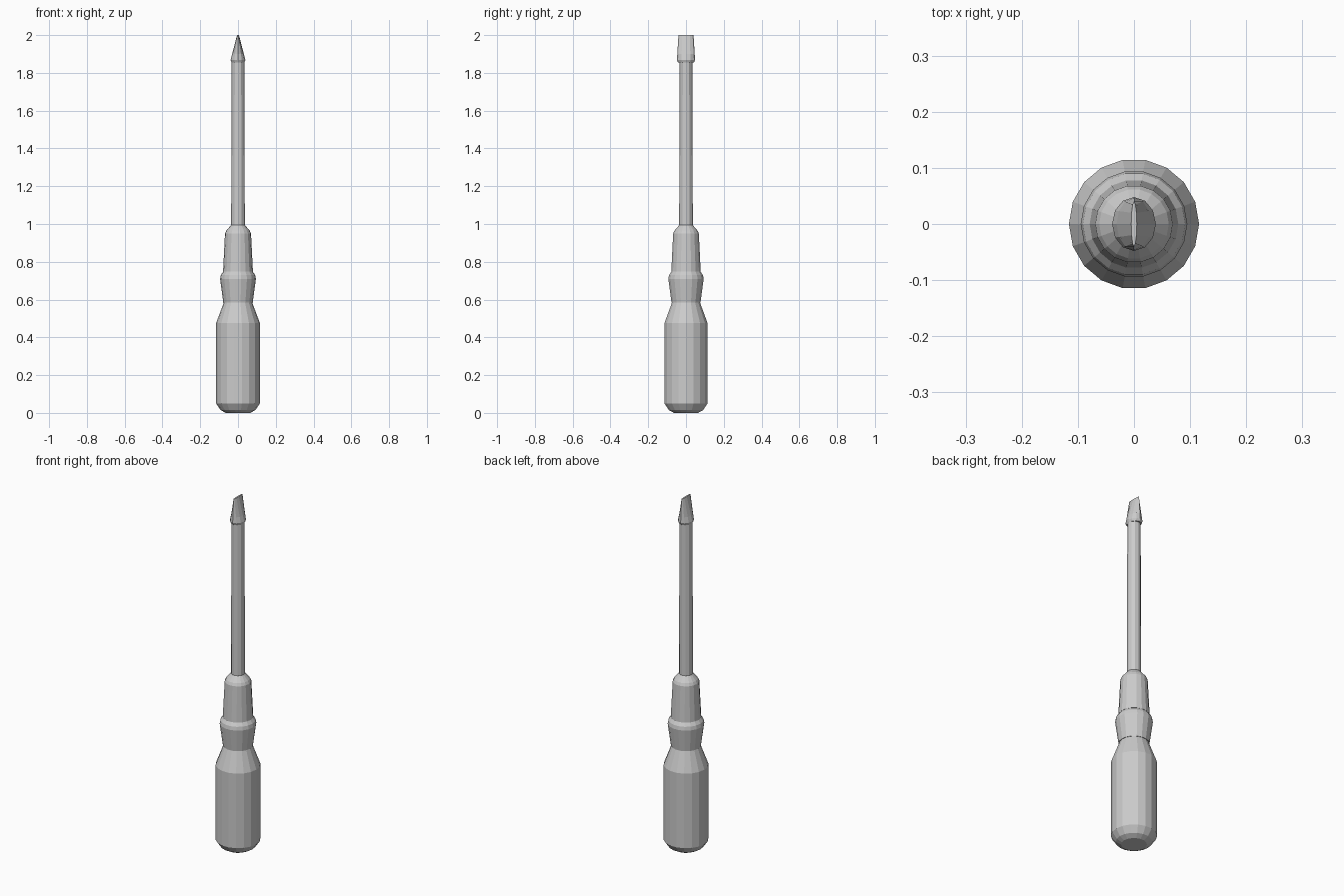
import bpy, bmesh
from math import cos, sin, tau

if "Cube" in bpy.data.objects:
    bpy.data.objects.remove(bpy.data.objects["Cube"])


def loft(name, rings, sides):
    """Closed flat-shaded solid through elliptical rings (z, x radius, y radius)."""
    bm = bmesh.new()
    loops = []
    for z, rx, ry in rings:
        loops.append([bm.verts.new((rx * cos(tau * i / sides), ry * sin(tau * i / sides), z))
                      for i in range(sides)])
    for a, b in zip(loops, loops[1:]):
        for i in range(sides):
            j = (i + 1) % sides
            bm.faces.new((a[i], a[j], b[j], b[i]))
    bm.faces.new(loops[0][::-1])
    bm.faces.new(loops[-1])
    mesh = bpy.data.meshes.new(name)
    bm.to_mesh(mesh)
    bm.free()
    obj = bpy.data.objects.new(name, mesh)
    bpy.context.collection.objects.link(obj)
    return obj


def turned(name, profile, sides):
    return loft(name, [(z, r, r) for z, r in profile], sides)


# Grip with rounded butt and tapered shoulder
turned("handle_grip", [(0, 0.065), (0.015, 0.092), (0.05, 0.116),
                       (0.475, 0.116), (0.585, 0.075)], 18)

# Flared finger collar
turned("finger_collar", [(0.585, 0.078), (0.71, 0.095), (0.73, 0.091), (0.748, 0.078)], 18)

# Tapered neck
turned("neck", [(0.748, 0.079), (0.95, 0.069), (0.965, 0.062), (0.995, 0.036)], 18)

# Steel shaft
turned("shaft", [(0.995, 0.036), (1.86, 0.034)], 12)

# Flat blade, wide along y and thin along x at the tip
loft("blade", [(1.855, 0.034, 0.042), (1.868, 0.039, 0.048),
               (1.90, 0.031, 0.046), (2.0, 0.005, 0.040)], 12)
